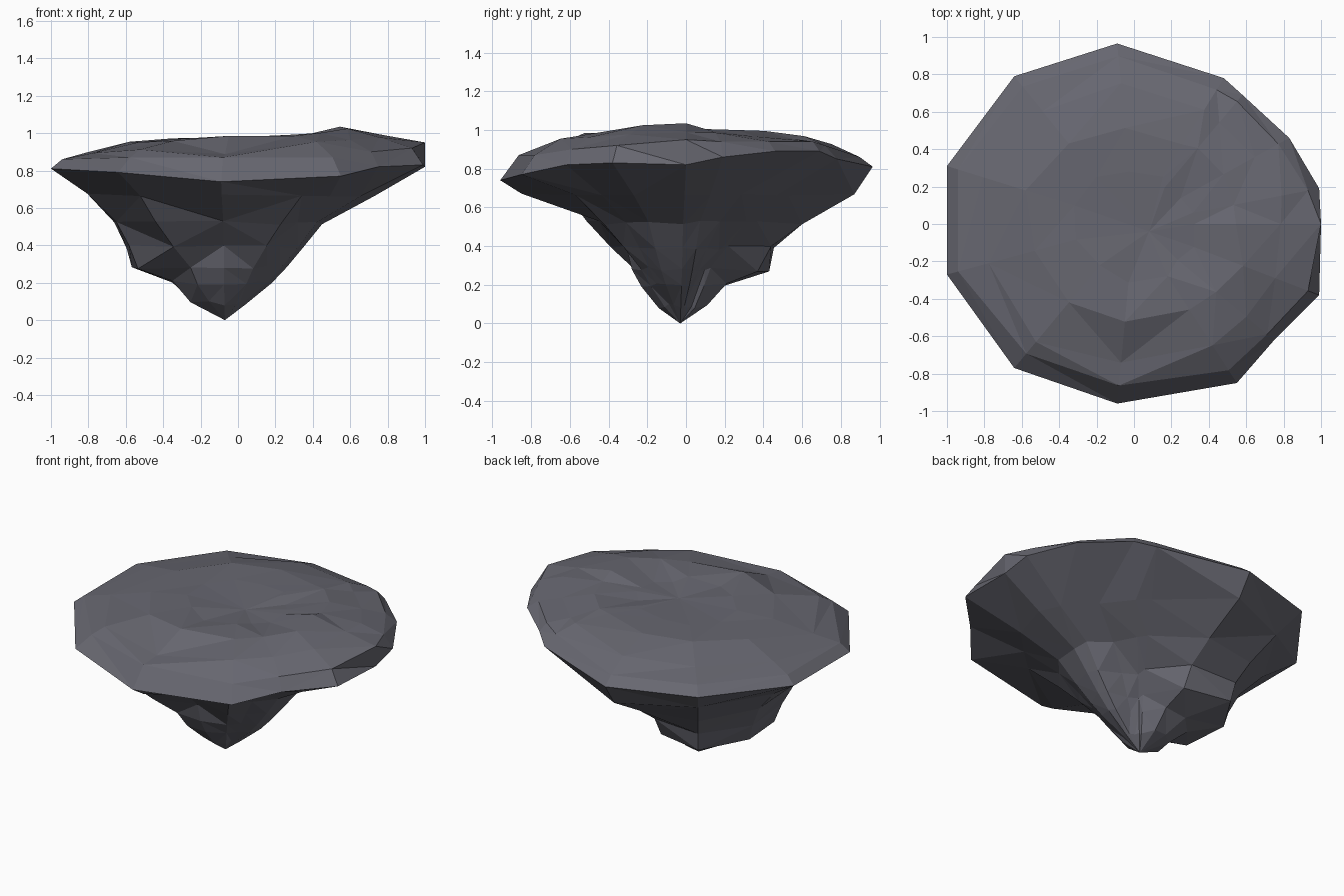
import bpy, bmesh, math, random

if "Cube" in bpy.data.objects:
    bpy.data.objects.remove(bpy.data.objects["Cube"])

random.seed(4)

# Widest outline of the island (x, y, z), counter-clockwise from the right
RIM = [(1.0, .0, .82), (.99, .19, .86), (.83, .46, .89), (.58, .69, .89), (.48, .78, .85),
       (-.09, .965, .81), (-.64, .79, .82), (-1, .31, .81), (-1, -.27, .81), (-.64, -.77, .79),
       (-.09, -.96, .74), (.55, -.85, .77), (.75, -.62, .82), (.99, -.38, .83)]
N = len(RIM)
TIP = (-.07, -.03)

# Underside: height of each ring and its radius from the tip towards each rim point
UNDER = [
    (.67, [.80, .76, .66, .67, .68, .90, .84, .78, .76, .74, .82, .68, .69, .76]),
    (.52, [.52, .51, .43, .46, .48, .63, .68, .63, .60, .61, .42, .49, .48, .52]),
    (.39, [.42, .40, .29, .27, .30, .47, .59, .56, .53, .45, .28, .37, .36, .41]),
    (.28, [.33, .31, .20, .17, .19, .40, .56, .53, .48, .30, .25, .25, .28, .31]),
    (.20, [.25, .23, .15, .13, .15, .24, .28, .30, .29, .24, .20, .19, .21, .24]),
    (.09, [.11, .10, .08, .08, .09, .14, .16, .18, .19, .14, .11, .10, .10, .11]),
]
# Bevelled shoulder just above the rim: scale of the outline, and height
SHOULDER = [(1.0, .95), (.94, .94), (.93, .94), (.95, .94), (.92, .92), (.93, .86), (.93, .87),
            (.94, .86), (.94, .86), (.90, .87), (.90, .87), (.92, .87), (.95, .90), (.94, .92)]

bm = bmesh.new()


def ring(points):
    return [bm.verts.new(p) for p in points]


def skin(a, b):
    for i in range(N):
        j = (i + 1) % N
        bm.faces.new((a[i], a[j], b[j], b[i]))


def cap(loop, v):
    for i in range(N):
        bm.faces.new((loop[i], loop[(i + 1) % N], v))


def jitter(s):
    return random.uniform(-s, s)


# Rocky underside, narrowing from the rim to the tip
rim = ring(RIM)
prev = rim
for z, radii in UNDER:
    pts = []
    for (x, y, _), r in zip(RIM, radii):
        a = math.atan2(y - TIP[1], x - TIP[0])
        pts.append((TIP[0] + r * math.cos(a), TIP[1] + r * math.sin(a), z + jitter(.012)))
    cur = ring(pts)
    skin(prev, cur)
    prev = cur
cap(prev, bm.verts.new((*TIP, 0)))

# Top: shoulder, then an uneven plateau rising to the right with a shallow dip inside
prev = ring([(x * s, y * s, z) for (x, y, _), (s, z) in zip(RIM, SHOULDER)])
skin(rim, prev)
for scale, base, slope in ((.79, .940, .05), (.56, .980, .045), (.30, .972, .02)):
    pts = []
    for i, (x, y, _) in enumerate(RIM):
        k = scale + jitter(.03)
        step = -.04 if i == 10 and scale > .7 else 0   # small break at the front
        peak = .02 if i in (0, 13) and .5 < scale < .6 else 0
        pts.append((x * k, y * k, base + slope * x * k + step + peak + jitter(.01)))
    cur = ring(pts)
    skin(prev, cur)
    prev = cur
cap(prev, bm.verts.new((.08, -.04, .96)))

bmesh.ops.triangulate(bm, faces=bm.faces[:], quad_method='SHORT_EDGE')
bmesh.ops.recalc_face_normals(bm, faces=bm.faces[:])

mesh = bpy.data.meshes.new("floating_rock")
bm.to_mesh(mesh)
bm.free()
rock = bpy.data.objects.new("floating_rock", mesh)
bpy.context.collection.objects.link(rock)

stone = bpy.data.materials.new("slate grey stone")
stone.diffuse_color = (.135, .135, .162, 1)
stone.use_nodes = True
stone.node_tree.nodes["Principled BSDF"].inputs["Base Color"].default_value = stone.diffuse_color
mesh.materials.append(stone)
